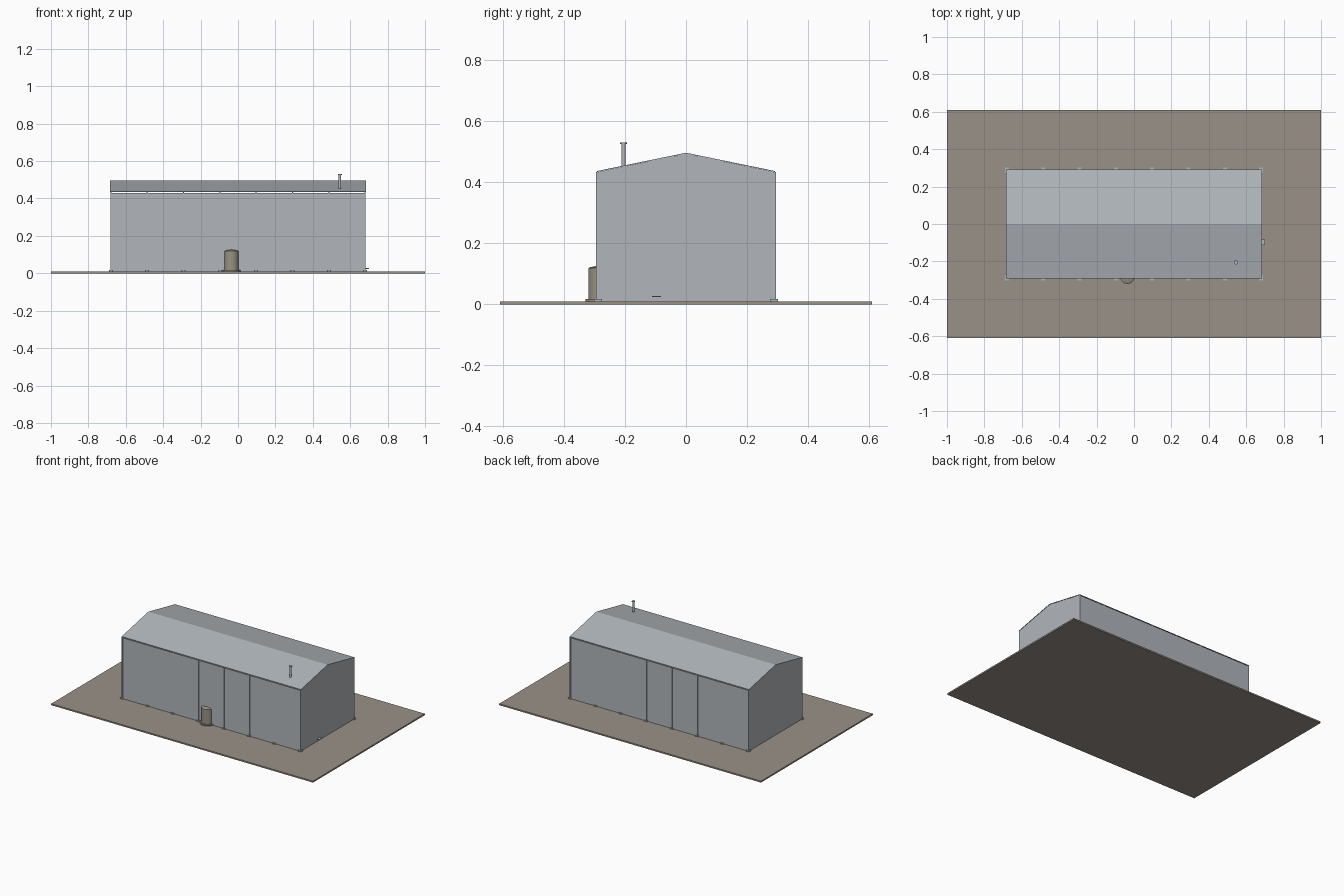
import bpy, bmesh, math

default = bpy.data.objects.get("Cube")
if default:
    bpy.data.objects.remove(default, do_unlink=True)


def material(name, rgb):
    m = bpy.data.materials.new(name)
    m.use_nodes = True
    m.diffuse_color = (*rgb, 1)
    m.node_tree.nodes["Principled BSDF"].inputs["Base Color"].default_value = (*rgb, 1)
    return m


METAL = material("galvanised grey", (0.44, 0.47, 0.50))
GROUND = material("gravel brown", (0.32, 0.285, 0.245))
TANK = material("tank olive", (0.32, 0.29, 0.23))


def finish(name, bm, mat):
    bmesh.ops.recalc_face_normals(bm, faces=bm.faces)
    mesh = bpy.data.meshes.new(name)
    bm.to_mesh(mesh)
    bm.free()
    mesh.materials.append(mat)
    ob = bpy.data.objects.new(name, mesh)
    bpy.context.collection.objects.link(ob)
    return ob


def box(name, lo, hi, mat):
    bm = bmesh.new()
    bmesh.ops.create_cube(bm, size=1)
    for v in bm.verts:
        v.co = [(a + b) / 2 + c * (b - a) for a, b, c in zip(lo, hi, v.co)]
    return finish(name, bm, mat)


def prism(name, profile, x0, x1, mat):
    """Extrude a (y, z) outline along x."""
    bm = bmesh.new()
    face = bm.faces.new([bm.verts.new((x0, y, z)) for y, z in profile])
    out = bmesh.ops.extrude_face_region(bm, geom=[face])["geom"]
    for v in out:
        if isinstance(v, bmesh.types.BMVert):
            v.co.x = x1
    return finish(name, bm, mat)


def lathe(name, x, y, profile, mat, segments=32):
    """Spin a (radius, z) outline around a vertical axis."""
    bm = bmesh.new()
    verts = [bm.verts.new((x + r, y, z)) for r, z in profile]
    edges = [bm.edges.new(pair) for pair in zip(verts, verts[1:])]
    bmesh.ops.spin(bm, geom=verts + edges, cent=(x, y, 0), axis=(0, 0, 1),
                   angle=math.tau, steps=segments)
    bmesh.ops.remove_doubles(bm, verts=bm.verts, dist=0.0001)
    ob = finish(name, bm, mat)
    bpy.ops.object.select_all(action="DESELECT")
    ob.select_set(True)
    bpy.context.view_layer.objects.active = ob
    bpy.ops.object.shade_smooth_by_angle()
    return ob


BASE, EAVE, RIDGE = 0.01, 0.437, 0.497
HALF_X, HALF_Y, WALL_TOP = 0.685, 0.292, 0.43

# Ground slab
box("ground_slab", (-1, -0.61, 0), (1, 0.61, BASE), GROUND)

# Folded roof sheet
prism("roof", [(-HALF_Y, EAVE), (0, RIDGE), (HALF_Y, EAVE),
               (HALF_Y, EAVE - 0.003), (0, RIDGE - 0.004), (-HALF_Y, EAVE - 0.003)],
      -HALF_X, HALF_X, METAL)

# Gable walls
for side, label in ((-1, "right"), (1, "left")):
    prism("gable_wall_" + label,
          [(-0.29, BASE), (0.29, BASE), (0.29, EAVE - 0.003),
           (0, RIDGE - 0.004), (-0.29, EAVE - 0.003)],
          side * 0.678, side * 0.683, METAL)

# Long walls, columns and foot plates
column_x = [-0.68 + 1.36 * i / 7 for i in range(8)]
for side, label in ((-1, "front"), (1, "back")):
    y0, y1 = sorted((side * 0.287, side * 0.292))
    box("long_wall_" + label, (-0.676, y0, BASE), (0.676, y1, WALL_TOP), METAL)
    c0, c1 = sorted((side * 0.28, side * 0.2945))
    f0, f1 = sorted((side * 0.275, side * 0.301))
    for i, x in enumerate(column_x):
        box(f"{label}_column_{i + 1}", (x - 0.003, c0, BASE), (x + 0.003, c1, EAVE - 0.003), METAL)
        box(f"{label}_foot_plate_{i + 1}", (x - 0.011, f0, BASE), (x + 0.011, f1, 0.017), METAL)

# Round tank on a plinth, half set into the front wall
lathe("tank", -0.035, -0.281,
      [(0, BASE), (0.039, BASE), (0.039, 0.119), (0.034, 0.122), (0, 0.128)], TANK)
lathe("tank_plinth", -0.035, -0.281,
      [(0, BASE), (0.049, BASE), (0.049, 0.018), (0, 0.018)], TANK)

# Roof vent pipe with a small cap
lathe("vent_pipe", 0.545, -0.205,
      [(0, 0.44), (0.007, 0.44), (0.007, 0.525), (0.011, 0.525), (0.011, 0.53), (0, 0.53)],
      METAL, 16)

# Small ledge on the left gable
box("gable_ledge", (0.682, -0.112, 0.024), (0.7, -0.082, 0.027), METAL)
